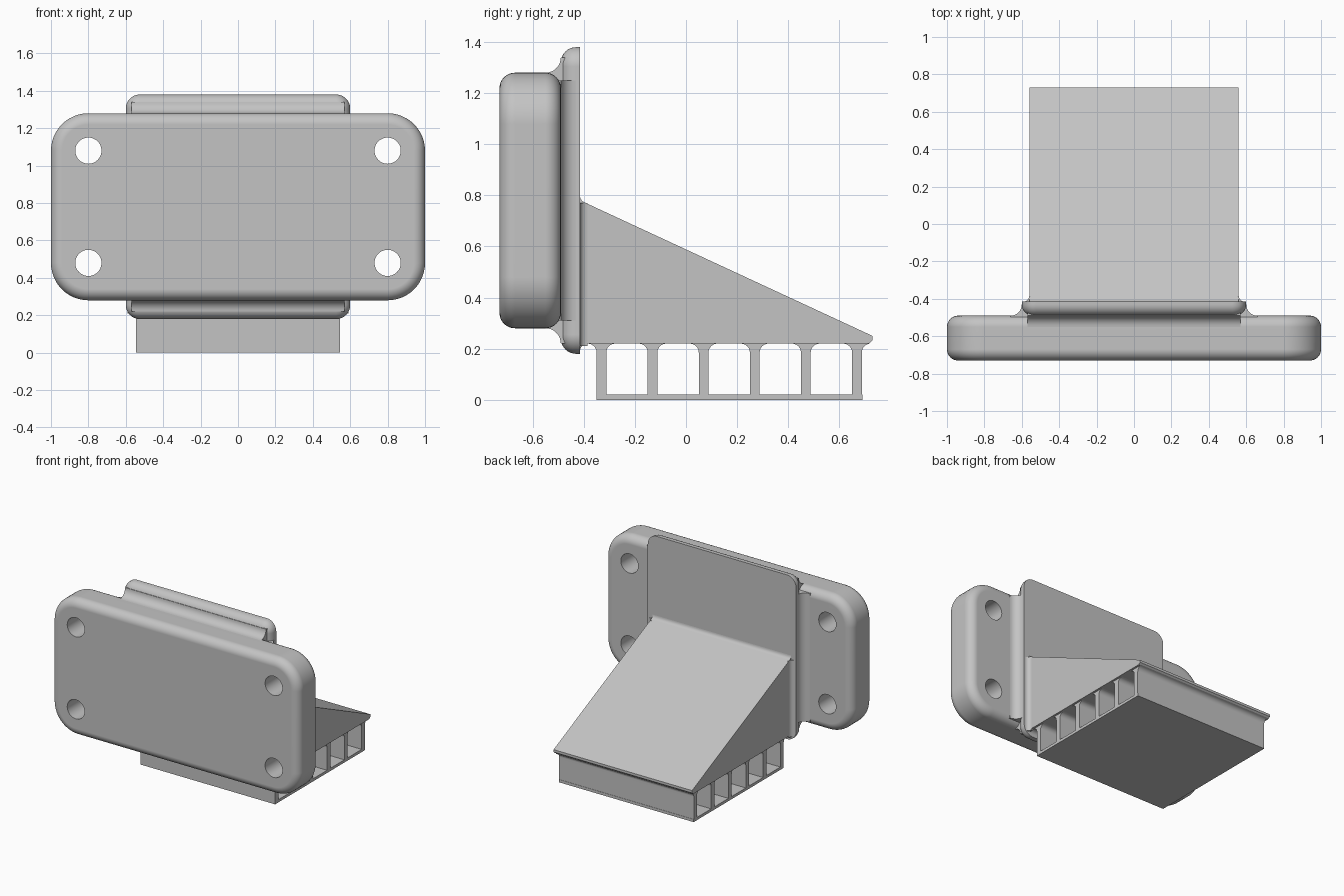
import bpy, bmesh
from math import cos, sin, radians, pi

cube = bpy.data.objects.get("Cube")
if cube:
    bpy.data.objects.remove(cube, do_unlink=True)

grey = bpy.data.materials.new("plain_grey")
grey.use_nodes = True
colour = (0.55, 0.55, 0.55, 1)
grey.diffuse_color = colour
grey.node_tree.nodes["Principled BSDF"].inputs["Base Color"].default_value = colour

MID_Z = 0.78          # height of the plate centre
BACK = -0.415         # rear face of the backing pad


def arc(cx, cy, r, a0, a1, n=8):
    angles = [radians(a0 + (a1 - a0) * i / n) for i in range(n + 1)]
    return [(cx + r * cos(a), cy + r * sin(a)) for a in angles]


def finish(name, bm):
    bmesh.ops.recalc_face_normals(bm, faces=bm.faces)
    mesh = bpy.data.meshes.new(name)
    bm.to_mesh(mesh)
    bm.free()
    mesh.materials.append(grey)
    obj = bpy.data.objects.new(name, mesh)
    bpy.context.collection.objects.link(obj)
    return obj


def loft(bm, rings):
    loops = [[bm.verts.new(p) for p in ring] for ring in rings]
    n = len(loops[0])
    for a, b in zip(loops, loops[1:]):
        for i in range(n):
            j = (i + 1) % n
            bm.faces.new((a[i], a[j], b[j], b[i]))
    bm.faces.new(loops[0])
    bm.faces.new(loops[-1])


def prism(name, pts, lo, hi, axis="x"):
    """Extrude (y, z) points along x, or (x, y) points along z."""
    bm = bmesh.new()
    place = (lambda p, h: (h, *p)) if axis == "x" else (lambda p, h: (*p, h))
    loft(bm, [[place(p, h) for p in pts] for h in (lo, hi)])
    return finish(name, bm)


def rounded_slab(name, half_x, half_z, radius, sections):
    """Rounded rectangle lofted through (y, inset) sections."""
    bm = bmesh.new()
    rings = []
    for y, inset in sections:
        r = radius - inset
        ring = []
        for k, (sx, sz) in enumerate(((1, 1), (-1, 1), (-1, -1), (1, -1))):
            ring += arc(sx * (half_x - radius), MID_Z + sz * (half_z - radius),
                        r, 90 * k, 90 * k + 90, 12)
        rings.append([(x, y, z) for x, z in ring])
    loft(bm, rings)
    return finish(name, bm)


# Front plate with rounded rims
R = 0.06
front_rim = [(y, inset) for inset, y in arc(R, -0.73 + R, R, 270, 180)]
back_rim = [(y, inset) for inset, y in arc(R, -0.49 - R, R, 180, 90)]
plate = rounded_slab("front_plate", 1.0, 0.5, 0.2, front_rim + back_rim)

# Four bolt holes
bm = bmesh.new()
for sx in (-1, 1):
    for sz in (-1, 1):
        circle = arc(sx * 0.8, MID_Z + sz * 0.3, 0.07, 0, 352.5, 47)
        loft(bm, [[(x, y, z) for x, z in circle] for y in (-0.9, -0.3)])
cutter = finish("bolt_hole_cutter", bm)
cutter.hide_render = True
cut = plate.modifiers.new("holes", "BOOLEAN")
cut.operation = "DIFFERENCE"
cut.solver = "EXACT"
cut.object = cutter
bpy.context.view_layer.objects.active = plate
bpy.ops.object.modifier_apply(modifier=cut.name)
bpy.data.objects.remove(cutter, do_unlink=True)

# Backing pad, rounded toward the plate and flat behind
pad_rim = [(y, inset) for inset, y in arc(R, -0.49 + R, R, 270, 180)]
parts = [plate, rounded_slab("backing_pad", 0.6, 0.6, 0.075, pad_rim + [(BACK, 0)])]

# Concave blends between plate and pad
blend = arc(-0.55, 0.56, R, 270, 360) + [(-0.44, 0.56), (-0.44, 0.42), (-0.55, 0.42)]
for s, label in ((1, "upper"), (-1, "lower")):
    parts.append(prism(label + "_blend", [(y, MID_Z + s * h) for y, h in blend], -0.57, 0.57))
side_blend = arc(0.66, -0.43, R, 180, 270) + [(0.66, -0.52), (0.5, -0.52), (0.5, -0.43)]
for s, label in ((1, "left"), (-1, "right")):
    parts.append(prism(label + "_blend", [(s * x, y) for x, y in side_blend],
                       0.31, 1.25, "z"))

# Sloped wedge with small flares at the pad and a thin rear lip
wedge = arc(-0.385, 0.80, 0.03, 180, 245, 5)
wedge += [(0.73, 0.25), (0.73, 0.232), (0.715, 0.22)]
wedge += arc(-0.385, 0.19, 0.03, 90, 180, 5)
parts.append(prism("wedge", wedge, -0.56, 0.56))
flare = arc(0.59, -0.385, 0.03, 180, 270, 5) + [(0.55, BACK), (0.55, -0.385)]
for s, label in ((1, "left"), (-1, "right")):
    parts.append(prism(label + "_wedge_flare", [(s * x, y) for x, y in flare],
                       0.21, 0.77, "z"))

# Row of flared walls standing on a thin floor
F = 0.035
for i in range(6):
    y0 = -0.35 + 0.2 * i
    y1 = y0 + 0.038
    wall = [(y0, 0.02), (y1, 0.02)]
    wall += arc(y1 + F, 0.22 - F, F, 180, 90, 6)
    wall += arc(y0 - F, 0.22 - F, F, 90, 0, 6)
    parts.append(prism(f"channel_wall_{i + 1}", wall, -0.545, 0.545))
floor = [(-0.35, 0), (0.69, 0), (0.69, 0.02), (-0.35, 0.02)]
parts.append(prism("channel_floor", floor, -0.545, 0.545))

# Smooth rounded areas, keep hard edges crisp
bpy.ops.object.select_all(action="DESELECT")
for obj in parts:
    obj.select_set(True)
bpy.context.view_layer.objects.active = plate
bpy.ops.object.shade_smooth_by_angle(angle=pi / 6)
for obj in parts:
    weighted = obj.modifiers.new("even_normals", "WEIGHTED_NORMAL")
    weighted.keep_sharp = True
